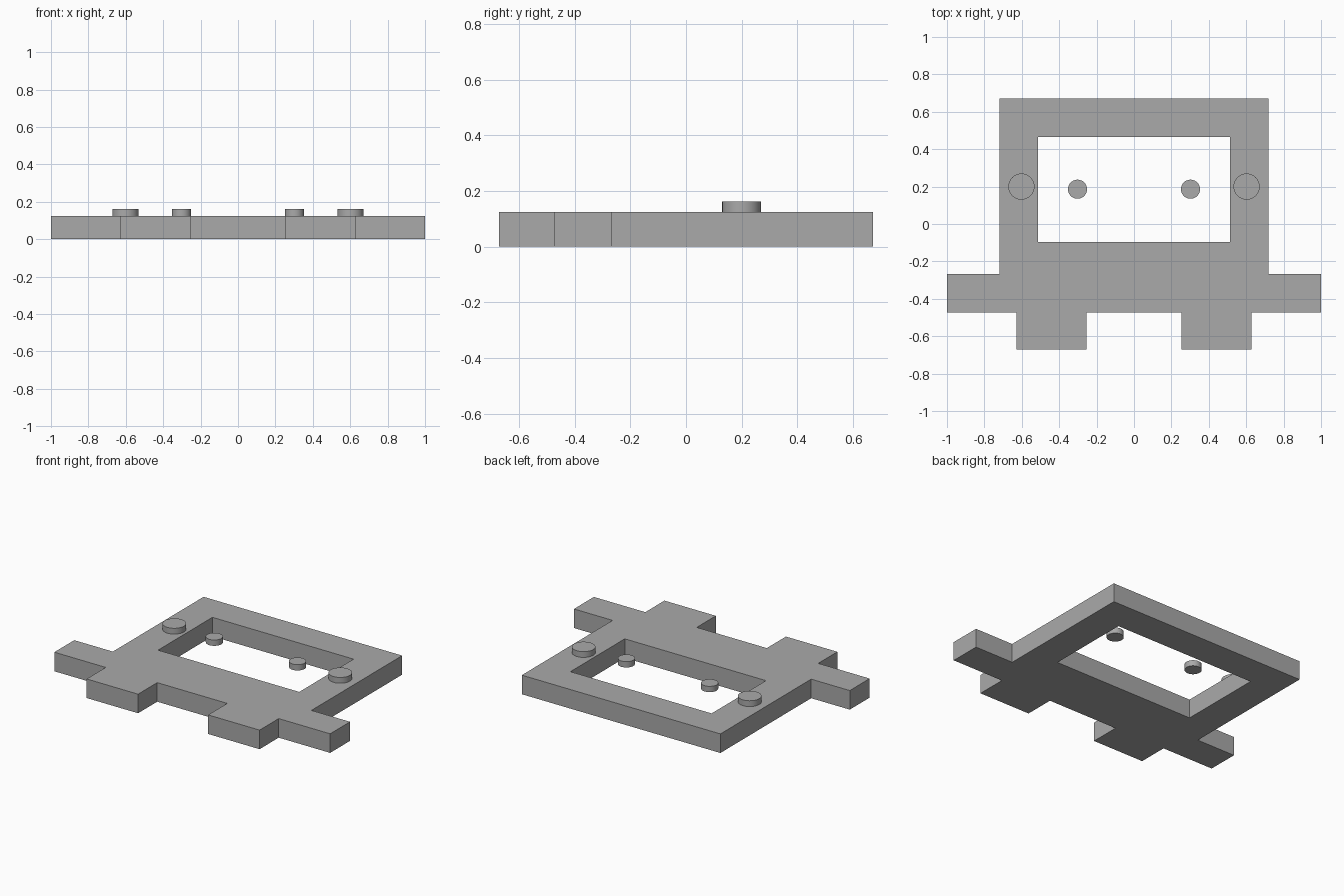
import bpy, bmesh
from mathutils import Vector

cube = bpy.data.objects.get("Cube")
if cube:
    bpy.data.objects.remove(cube)

THICK = 0.125
DISC_TOP = 0.163

grey = bpy.data.materials.new("plain grey")
grey.use_nodes = True
colour = (0.4, 0.4, 0.4, 1)
grey.diffuse_color = colour
grey.node_tree.nodes["Principled BSDF"].inputs["Base Color"].default_value = colour


def finish(bm, name):
    mesh = bpy.data.meshes.new(name)
    bmesh.ops.recalc_face_normals(bm, faces=bm.faces)
    bm.to_mesh(mesh)
    bm.free()
    mesh.materials.append(grey)
    obj = bpy.data.objects.new(name, mesh)
    bpy.context.collection.objects.link(obj)
    return obj


def mirrored_loop(bm, half):
    """Closed loop of edges from a half outline and its mirror image."""
    points = half + [(-x, y) for x, y in reversed(half)]
    verts = [bm.verts.new((x, y, 0)) for x, y in points]
    return [bm.edges.new((v, verts[i - 1])) for i, v in enumerate(verts)]


# Body plate: head, arms and legs in one outline, with a face window
outline = [(0.72, 0.672), (0.72, -0.268), (1, -0.268), (1, -0.474),
           (0.627, -0.474), (0.627, -0.672), (0.254, -0.672), (0.254, -0.474)]
window = [(0.512, 0.466), (0.512, -0.097)]

bm = bmesh.new()
edges = mirrored_loop(bm, outline) + mirrored_loop(bm, window)
bmesh.ops.triangle_fill(bm, edges=edges, use_beauty=True, normal=Vector((0, 0, 1)))
extruded = bmesh.ops.extrude_face_region(bm, geom=bm.faces[:], use_keep_orig=True)
top = [g for g in extruded["geom"] if isinstance(g, bmesh.types.BMVert)]
bmesh.ops.translate(bm, verts=top, vec=(0, 0, THICK))
bmesh.ops.dissolve_limit(bm, angle_limit=0.01, verts=bm.verts, edges=bm.edges)
finish(bm, "body_plate")


# Round discs: side knobs on the frame, eyes over the window
def disc(name, x, y, radius):
    bm = bmesh.new()
    bmesh.ops.create_cone(bm, cap_ends=True, segments=32, radius1=radius,
                          radius2=radius, depth=DISC_TOP - THICK)
    bmesh.ops.translate(bm, verts=bm.verts, vec=(x, y, (DISC_TOP + THICK) / 2))
    obj = finish(bm, name)
    bpy.ops.object.select_all(action="DESELECT")
    obj.select_set(True)
    bpy.context.view_layer.objects.active = obj
    bpy.ops.object.shade_smooth_by_angle()


for side, sign in (("left", 1), ("right", -1)):
    disc(side + "_knob", sign * 0.602, 0.2, 0.07)
    disc(side + "_eye", sign * 0.302, 0.186, 0.051)
